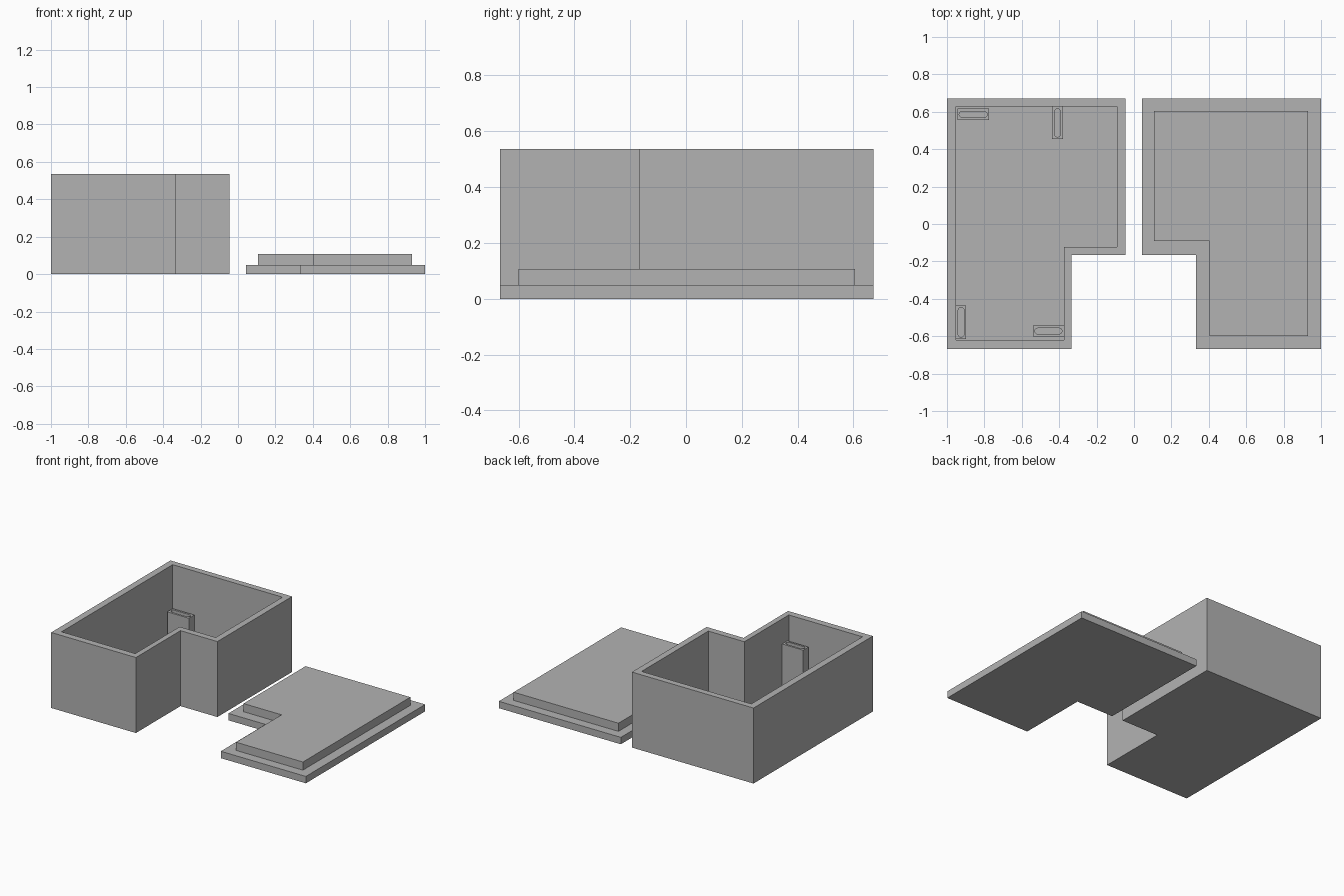
import bpy, bmesh, math

if "Cube" in bpy.data.objects:
    bpy.data.objects.remove(bpy.data.objects["Cube"])

grey = bpy.data.materials.new("plain grey")
grey.diffuse_color = (0.45, 0.45, 0.45, 1)
grey.use_nodes = True
grey.node_tree.nodes["Principled BSDF"].inputs["Base Color"].default_value = grey.diffuse_color


def finish(bm, name):
    bmesh.ops.recalc_face_normals(bm, faces=bm.faces)
    mesh = bpy.data.meshes.new(name)
    bm.to_mesh(mesh)
    bm.free()
    mesh.materials.append(grey)
    obj = bpy.data.objects.new(name, mesh)
    bpy.context.collection.objects.link(obj)
    return obj


def ring(bm, points, z):
    return [bm.verts.new((x, y, z)) for x, y in points]


def bridge(bm, a, b):
    n = len(a)
    for i in range(n):
        j = (i + 1) % n
        bm.faces.new((a[i], a[j], b[j], b[i]))


def l_shape(x_side, x_far, x_notch, y_front, y_notch, y_back):
    """L outline: full depth from x_side to x_notch, short part out to x_far."""
    return [(x_side, y_front), (x_notch, y_front), (x_notch, y_notch),
            (x_far, y_notch), (x_far, y_back), (x_side, y_back)]


def hollow(name, outer, inner, z0, z1, floor):
    """Solid with a matching pocket sunk from the top."""
    bm = bmesh.new()
    rings = [ring(bm, outer, z0), ring(bm, outer, z1),
             ring(bm, inner, z1), ring(bm, inner, floor)]
    for a, b in zip(rings, rings[1:]):
        bridge(bm, a, b)
    bm.faces.new(rings[0])
    bm.faces.new(rings[-1])
    return finish(bm, name)


def slotted_post(name, x0, x1, y0, y1, top):
    """Rectangular post with a rounded slot in its top."""
    cx, cy = (x0 + x1) / 2, (y0 + y1) / 2
    w, d = x1 - x0, y1 - y0
    long, short = max(w, d) / 2, min(w, d) / 2
    r = 0.016
    half = long - 0.01 - r
    outer, inner = [], []
    # both outlines have matching point counts so they bridge cleanly
    for sx, start in ((1, -90), (-1, 90)):
        for k in range(7):
            a = math.radians(start + 30 * k)
            c, s = math.cos(a), math.sin(a)
            inner.append((sx * half + r * c, r * s))
            outer.append((sx * long, short * (k - 3) / 3 * sx))
    if d > w:
        outer = [(-y, x) for x, y in outer]
        inner = [(-y, x) for x, y in inner]
    outer = [(cx + x, cy + y) for x, y in outer]
    inner = [(cx + x, cy + y) for x, y in inner]
    return hollow(name, outer, inner, 0.04, top, top - 0.12)


# Open L-shaped box
hollow("box",
       l_shape(-1.0, -0.045, -0.335, -0.667, -0.167, 0.671),
       l_shape(-0.952, -0.09, -0.373, -0.62, -0.122, 0.627),
       0.0, 0.536, 0.05)

# Slotted posts in the corners of the box
slotted_post("back_left_post", -0.945, -0.775, 0.556, 0.617, 0.23)
slotted_post("back_right_post", -0.438, -0.38, 0.455, 0.627, 0.23)
slotted_post("front_left_post", -0.952, -0.897, -0.615, -0.436, 0.36)
slotted_post("front_right_post", -0.54, -0.375, -0.602, -0.543, 0.36)

# Mirrored lid lying upside down, with its stepped plug
bm = bmesh.new()
base = l_shape(1.0, 0.042, 0.332, -0.667, -0.167, 0.671)
plug = l_shape(0.93, 0.107, 0.405, -0.6, -0.09, 0.605)
levels = [ring(bm, base, 0.0), ring(bm, base, 0.049),
          ring(bm, plug, 0.049), ring(bm, plug, 0.107)]
for a, b in zip(levels, levels[1:]):
    bridge(bm, a, b)
bm.faces.new(levels[0])
bm.faces.new(levels[-1])
finish(bm, "lid")
